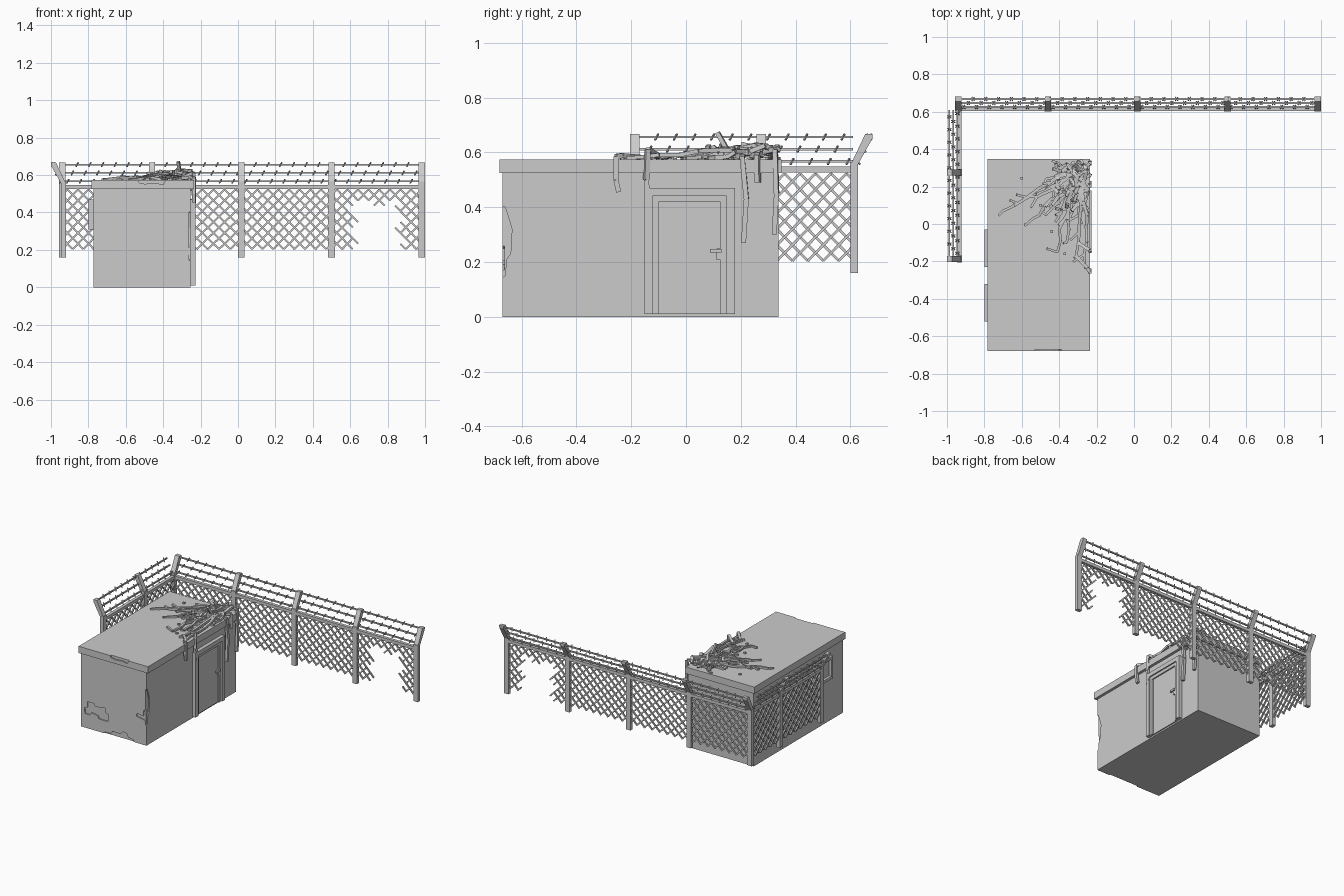
import bpy, bmesh, random
from math import sin, pi
from mathutils import Vector, Matrix

if "Cube" in bpy.data.objects:
    bpy.data.objects.remove(bpy.data.objects["Cube"])

random.seed(4)


def finish(name, bm):
    me = bpy.data.meshes.new(name)
    bmesh.ops.recalc_face_normals(bm, faces=bm.faces)
    bm.to_mesh(me)
    bm.free()
    ob = bpy.data.objects.new(name, me)
    bpy.context.collection.objects.link(ob)
    return ob


def box(bm, x0, x1, y0, y1, z0, z1):
    m = Matrix.Translation(((x0 + x1) / 2, (y0 + y1) / 2, (z0 + z1) / 2))
    bmesh.ops.create_cube(bm, size=1, matrix=m @ Matrix.Diagonal((x1 - x0, y1 - y0, z1 - z0, 1)))


def rod(bm, a, b, w, d=None):
    a, b = Vector(a), Vector(b)
    v = b - a
    m = Matrix.Translation((a + b) / 2) @ v.to_track_quat('Z', 'Y').to_matrix().to_4x4()
    bmesh.ops.create_cube(bm, size=1, matrix=m @ Matrix.Diagonal((w, d or w, v.length, 1)))


def prism(bm, pts, shift):
    f = bm.faces.new([bm.verts.new(p) for p in pts])
    r = bmesh.ops.extrude_face_region(bm, geom=[f])
    vs = [g for g in r['geom'] if isinstance(g, bmesh.types.BMVert)]
    bmesh.ops.translate(bm, verts=vs, vec=shift)


def carve(target, name, pts, shift):
    bm = bmesh.new()
    prism(bm, pts, shift)
    c = finish(name, bm)
    c.hide_render = True
    c.hide_set(True)
    c.display_type = 'WIRE'
    mod = target.modifiers.new(name, 'BOOLEAN')
    mod.operation, mod.object, mod.solver = 'DIFFERENCE', c, 'EXACT'


# Building walls and roof slab
bm = bmesh.new()
box(bm, -0.772, -0.254, -0.67, 0.338, 0, 0.53)
walls = finish("walls", bm)
bm = bmesh.new()
box(bm, -0.783, -0.235, -0.68, 0.348, 0.525, 0.573)
roof = finish("roof_slab", bm)

# Broken plaster patches and chipped edges
patch = [(-.74, .10), (-.70, .10), (-.69, .12), (-.64, .11), (-.63, .09), (-.56, .09), (-.555, .14),
         (-.58, .15), (-.58, .18), (-.66, .17), (-.67, .19), (-.72, .19), (-.72, .15), (-.745, .14)]
base = [(-.60, -.02), (-.58, .012), (-.54, .01), (-.52, .03), (-.46, .028), (-.44, .05),
        (-.41, .045), (-.40, .02), (-.36, .015), (-.35, -.02)]
corner = [(-.24, .16), (-.28, .18), (-.335, .19), (-.33, .21), (-.28, .205), (-.275, .25), (-.24, .27)]
side = [(-.69, .13), (-.66, .15), (-.655, .21), (-.64, .23), (-.635, .32), (-.65, .37), (-.66, .40), (-.69, .405)]
for n, pts in (("front_patch", patch), ("base_patch", base), ("corner_patch", corner)):
    carve(walls, n + "_cutter", [(x, -0.662, z) for x, z in pts], (0, -0.03, 0))
carve(walls, "side_patch_cutter", [(-0.262, y, z) for y, z in side], (0.03, 0, 0))
carve(roof, "roof_chip_cutter", [(-.53, -.69, .56), (-.50, -.69, .553), (-.44, -.69, .557), (-.40, -.69, .55),
                                 (-.38, -.69, .59), (-.53, -.69, .59)], (0, 0.02, 0))

# Door with two-step frame
bm = bmesh.new()
for y0, y1, zt, w, x in ((-.152, .178, .47, .03, -.228), (-.122, .148, .44, .022, -.237)):
    box(bm, -0.26, x, y0, y0 + w, 0.01, zt)
    box(bm, -0.26, x, y1 - w, y1, 0.01, zt)
    box(bm, -0.26, x, y0 + w, y1 - w, zt - w, zt)
finish("door_frame", bm)
bm = bmesh.new()
box(bm, -0.26, -0.246, -0.1, 0.126, 0.01, 0.418)
finish("door", bm)
bm = bmesh.new()
box(bm, -0.25, -0.236, 0.112, 0.135, 0.208, 0.25)
box(bm, -0.24, -0.228, 0.088, 0.13, 0.234, 0.248)
finish("door_handle", bm)

# Side windows
for i, (y0, y1) in enumerate(((-.23, -.03), (-.52, -.32))):
    bm = bmesh.new()
    for a, b, c, d in ((y0, y0 + .02, .31, .47), (y1 - .02, y1, .31, .47),
                       (y0 + .02, y1 - .02, .45, .47), (y0 + .02, y1 - .02, .31, .33)):
        box(bm, -0.798, -0.765, a, b, c, d)
    box(bm, -0.78, -0.765, y0 + .02, y1 - .02, .33, .45)
    finish(f"window_{i + 1}", bm)


# Fence: s = along, o = outward, z = up
def torn(s, z):
    e = 0.018 * sin(z * 55)
    return 0.615 + e < s < 0.868 + e and z < 0.455 + 0.015 * sin(s * 40)


def fence(name, P, stations, posts, start, end):
    bm = bmesh.new()
    for s in posts:
        rod(bm, P(s, 0, .16), P(s, 0, .565), .036 if name == "back" else .026, .026 if name == "back" else .036)
        prism(bm, [P(s - .017, o, z) for o, z in ((-.013, .555), (.013, .555), (.067, .652), (.067, .667), (.04, .667))],
              P(s + .017, 0, 0) - P(s - .017, 0, 0))
    finish(name + "_fence_posts", bm)
    bm = bmesh.new()
    rod(bm, P(stations[0], 0, .537), P(stations[-1], 0, .537), .022)
    finish(name + "_fence_rail", bm)
    # chain link, built as diagonal segments
    bm = bmesh.new()
    dz = 0.029
    for a, b in zip(stations, stations[1:]):
        n = round((b - a) / dz)
        ds = (b - a) / n
        for i in range(n):
            for j in range(11):
                k = (i + j) % 2
                s, z = a + i * ds, .204 + j * dz
                if name == "back" and torn(s + ds / 2, z + dz / 2):
                    continue
                o = .003 if k else -.003
                rod(bm, P(s, o, z + k * dz), P(s + ds, o, z + (1 - k) * dz), .0095)
    finish(name + "_chain_link", bm)
    # barbed wire
    bm = bmesh.new()
    for i, (o, z) in enumerate(((.012, .567), (.033, .612), (.054, .656))):
        rod(bm, P(start, o, z), P(end, o, z), .009)
        s = start + .03 + .025 * i
        while s < end - .01:
            for q in (-1, 1):
                rod(bm, P(s - .006, o - q * .009, z - .011), P(s + .006, o + q * .009, z + .011), .006)
            s += .068
    finish(name + "_barbed_wire", bm)


xs = [-.94, -.46, .018, .5, .982]
fence("back", lambda s, o, z: Vector((s, .614 + o, z)), xs, xs, xs[0], xs[-1])
ys = [-.187, .275, .614]
fence("left", lambda s, o, z: Vector((-.933 - o, s, z)), ys, ys[:2], ys[0], .61)

# Dead creeper spreading over the roof corner
bm = bmesh.new()
ends = [(-.70, .07), (-.62, .11), (-.54, .03), (-.52, .16), (-.47, .05), (-.47, .24), (-.42, .01), (-.41, -.15),
        (-.36, -.10), (-.35, .02), (-.31, -.17), (-.26, -.24), (-.28, .0), (-.40, .32), (-.25, .08), (-.45, .18)]
for ex, ey in ends:
    a = Vector((-.265 - random.random() * .05, .33 - random.random() * .08, .60))
    b = Vector((ex, ey, .578))
    n = 7
    p = a
    for i in range(1, n + 1):
        t = i / n
        q = a.lerp(b, t)
        if i < n:
            q += Vector((random.uniform(-.018, .018), random.uniform(-.018, .018), random.uniform(0, .035) * (1 - t)))
        q.x = min(q.x, -.24)
        rod(bm, p, q, .022 - .008 * t, .018 - .005 * t)
        if random.random() < .6:
            w = q + Vector((random.uniform(-.06, .0), random.uniform(-.06, .02), random.uniform(-.01, .01)))
            w.x, w.z = min(w.x, -.24), max(w.z, .576)
            rod(bm, q, w, .013)
        p = q
for i in range(45):
    c = Vector((random.uniform(-.42, -.26), random.uniform(.08, .335), random.uniform(.58, .62)))
    d = Vector((random.uniform(-.03, .02), random.uniform(-.03, .015), random.uniform(-.008, .012)))
    rod(bm, c - d, c + d, .017, .013)
rod(bm, (-.31, .15, .61), (-.32, .115, .672), .016)
finish("roof_creeper", bm)

# Creeper strands hanging over the door side
bm = bmesh.new()
for strand in ([(-.31, -.17, .582), (-.25, -.235, .588), (-.236, -.256, .585), (-.236, -.256, .50), (-.236, -.246, .455)],
               [(-.30, -.10, .585), (-.238, -.14, .61), (-.236, -.145, .50), (-.236, -.135, .40)],
               [(-.28, .18, .59), (-.237, .205, .585), (-.236, .22, .43), (-.236, .21, .27)],
               [(-.28, .28, .60), (-.237, .325, .61), (-.236, .33, .45), (-.236, .322, .30)],
               [(-.28, .24, .59), (-.237, .26, .59), (-.236, .262, .49)]):
    for a, b in zip(strand, strand[1:]):
        rod(bm, a, b, .018)
finish("hanging_strands", bm)

# Loose debris on the roof
bm = bmesh.new()
for x, y in ((-.60, .245), (-.58, -.005), (-.44, -.04), (-.37, -.16), (-.50, .10)):
    box(bm, x - .007, x + .007, y - .007, y + .007, .57, .583)
finish("roof_debris", bm)
